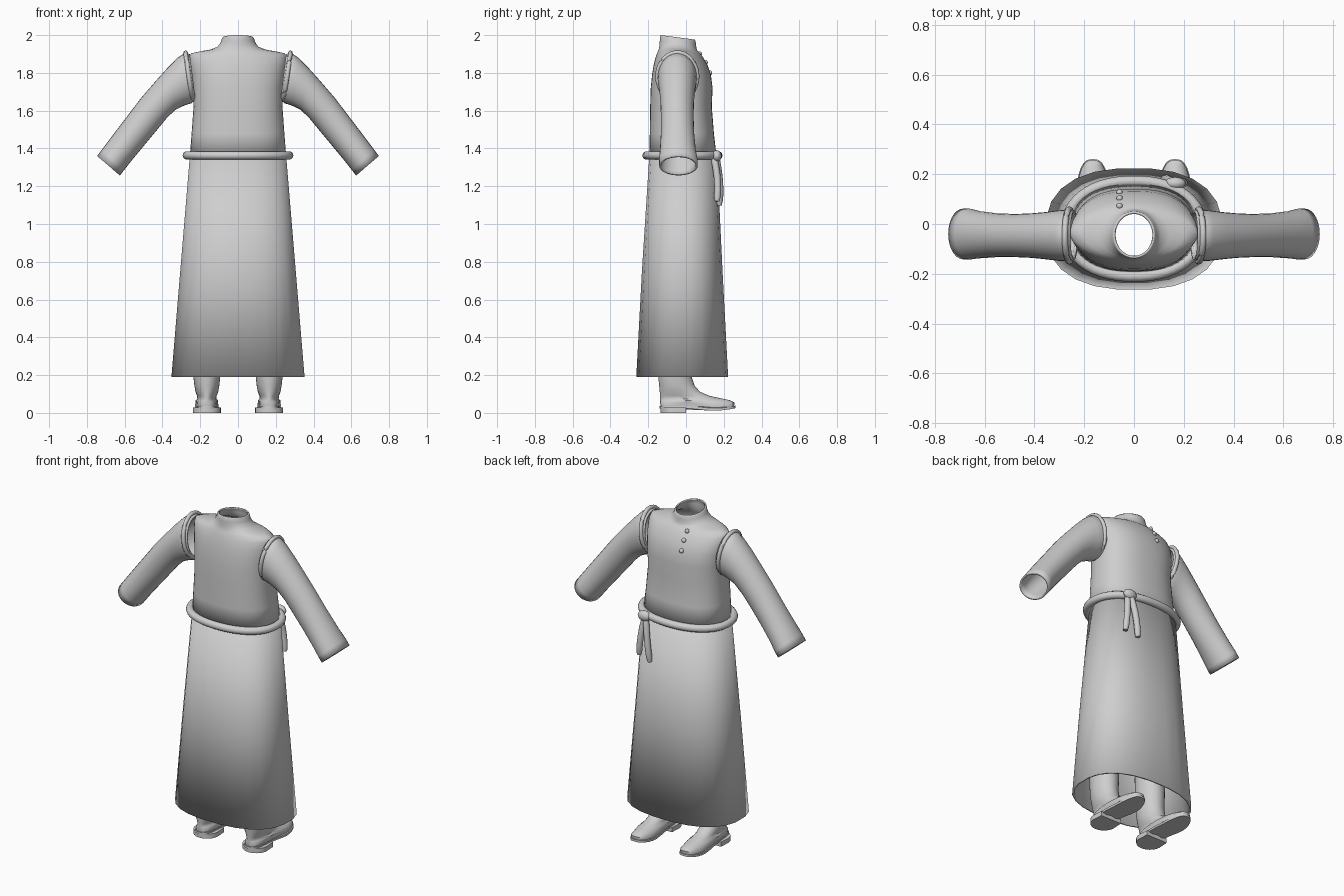
import bpy, bmesh, math
from mathutils import Vector
from mathutils.bvhtree import BVHTree

if "Cube" in bpy.data.objects:
    bpy.data.objects.remove(bpy.data.objects["Cube"])

grey = bpy.data.materials.new("plain_grey")
grey.diffuse_color = (0.62, 0.62, 0.62, 1)
grey.use_nodes = True
grey.node_tree.nodes["Principled BSDF"].inputs["Base Color"].default_value = grey.diffuse_color


def finish(name, bm, thickness=0, angle=40):
    """Turn a bmesh into a smooth shaded object, optionally as a thin shell."""
    bmesh.ops.recalc_face_normals(bm, faces=bm.faces)
    me = bpy.data.meshes.new(name)
    bm.to_mesh(me)
    bm.free()
    me.materials.append(grey)
    ob = bpy.data.objects.new(name, me)
    bpy.context.collection.objects.link(ob)
    bpy.ops.object.select_all(action='DESELECT')
    bpy.context.view_layer.objects.active = ob
    ob.select_set(True)
    bpy.ops.object.shade_smooth_by_angle(angle=math.radians(angle))
    if thickness:
        mod = ob.modifiers.new("shell", 'SOLIDIFY')
        mod.thickness, mod.offset = thickness, -1
    return ob


def loft(rings, caps=(False, False), closed=False):
    """Skin a list of equally long point loops."""
    bm = bmesh.new()
    vs = [[bm.verts.new(p) for p in r] for r in rings]
    n = len(vs[0])
    pairs = list(zip(vs, vs[1:])) + ([(vs[-1], vs[0])] if closed else [])
    for a, b in pairs:
        for j in range(n):
            k = (j + 1) % n
            bm.faces.new((a[j], a[k], b[k], b[j]))
    if caps[0]:
        bm.faces.new(vs[0][::-1])
    if caps[1]:
        bm.faces.new(vs[-1])
    return bm


def oval(cx, hw, y0, y1, z, n, e=2.0, tilt=0.0):
    """Horizontal superellipse loop; tilt lowers it toward +y."""
    pts = []
    for i in range(n):
        a = 2 * math.pi * (i + 0.5) / n
        c, s = math.cos(a), math.sin(a)
        x = math.copysign(abs(c) ** (2 / e), c) * hw
        dy = math.copysign(abs(s) ** (2 / e), s) * (y1 - y0) / 2
        pts.append(Vector((cx + x, (y0 + y1) / 2 + dy, z - tilt * dy)))
    return pts


def tube(path, r, n=10, closed=False):
    """Round cord along a list of points."""
    path = [Vector(p) for p in path]
    m, rings = len(path), []
    for i, p in enumerate(path):
        if closed:
            t = path[(i + 1) % m] - path[i - 1]
        else:
            t = path[min(i + 1, m - 1)] - path[max(i - 1, 0)]
        t.normalize()
        ref = Vector((0, 0, 1)) if abs(t.z) < 0.8 and closed else Vector((1, 0, 0))
        u = t.cross(ref).normalized()
        v = t.cross(u)
        rr = r * 0.75 if not closed and i in (0, m - 1) else r
        rings.append([p + rr * (math.cos(2 * math.pi * k / n) * u +
                                math.sin(2 * math.pi * k / n) * v) for k in range(n)])
    return loft(rings, (not closed, not closed), closed)


# flared skirt, open at the hem
finish("skirt", loft([oval(0, 0.355, -0.265, 0.225, 0.19, 24, 2.4),
                      oval(0, 0.308, -0.235, 0.195, 0.75, 24, 2.4),
                      oval(0, 0.256, -0.195, 0.165, 1.37, 24, 2.4)]), 0.012)

# torso: z, half width, back, front, squareness, tilt
torso_rows = [
    (1.35, 0.256, -0.195, 0.163, 2.4, 0), (1.48, 0.246, -0.192, 0.148, 2.4, 0),
    (1.62, 0.236, -0.190, 0.137, 2.4, 0), (1.72, 0.239, -0.187, 0.141, 2.4, 0),
    (1.79, 0.247, -0.180, 0.132, 2.3, 0), (1.84, 0.255, -0.172, 0.115, 2.1, 0),
    (1.88, 0.258, -0.162, 0.092, 1.9, 0), (1.903, 0.250, -0.154, 0.076, 1.7, 0),
    (1.914, 0.200, -0.148, 0.066, 1.8, 0.02), (1.923, 0.145, -0.144, 0.060, 1.9, 0.05),
    (1.938, 0.108, -0.141, 0.056, 2.0, 0.08), (1.960, 0.092, -0.139, 0.053, 2.0, 0.11),
    (1.982, 0.085, -0.138, 0.051, 2.0, 0.13), (1.988, 0.080, -0.134, 0.047, 2.0, 0.13)]
torso_bm = loft([oval(0, w, a, b, z, 48, e, t) for z, w, a, b, e, t in torso_rows])
surface = BVHTree.FromBMesh(torso_bm)
finish("torso", torso_bm, 0.008, 60)


def front_point(x, z, lift):
    """Point on the chest, raised along its normal."""
    hit, nor, _, _ = surface.ray_cast(Vector((x, 1, z)), Vector((0, -1, 0)))
    return hit + lift * (nor if nor.y > 0 else -nor)


# raised button flap
bm = bmesh.new()
rows = [[bm.verts.new(front_point(x, 1.69 + 0.235 * i / 14, l))
         for x, l in ((-0.078, -0.004), (-0.076, 0.007), (-0.058, 0.007), (-0.035, 0.001))]
        for i in range(15)]
for a, b in zip(rows, rows[1:]):
    for j in range(3):
        bm.faces.new((a[j], a[j + 1], b[j + 1], b[j]))
finish("button_flap", bm)

# buttons
for z in (1.80, 1.855, 1.90):
    bm = bmesh.new()
    bmesh.ops.create_uvsphere(bm, u_segments=12, v_segments=8, radius=0.013)
    bmesh.ops.translate(bm, verts=bm.verts, vec=front_point(-0.058, z, 0.010))
    finish("button", bm)

# sleeve stations: upper edge x z, lower edge x z, back y, front y
sleeve = [(0.255, 1.900, 0.225, 1.66, -0.145, 0.055), (0.285, 1.905, 0.245, 1.640, -0.150, 0.058),
          (0.320, 1.880, 0.285, 1.627, -0.148, 0.055), (0.375, 1.825, 0.330, 1.606, -0.142, 0.048),
          (0.440, 1.752, 0.378, 1.560, -0.136, 0.043), (0.515, 1.665, 0.435, 1.490, -0.133, 0.040),
          (0.600, 1.553, 0.500, 1.412, -0.133, 0.043), (0.680, 1.448, 0.568, 1.330, -0.138, 0.052),
          (0.720, 1.394, 0.603, 1.285, -0.143, 0.062), (0.746, 1.360, 0.625, 1.257, -0.142, 0.062)]


def section(row, s, n, grow=0.0):
    tx, tz, bx, bz, y0, y1 = row
    c = Vector(((tx + bx) / 2, (y0 + y1) / 2, (tz + bz) / 2))
    h = Vector((tx - bx, 0, tz - bz)) / 2
    h += h.normalized() * grow
    pts = []
    for k in range(n):
        a = 2 * math.pi * k / n
        p = c + h * math.cos(a) + Vector((0, (y1 - y0) / 2 + grow, 0)) * math.sin(a)
        pts.append(Vector((p.x * s, p.y, p.z)))
    return pts


def foot_outline(s, z_of, grow=0.0, y0=-0.135, y1=0.255, n=32):
    """Shoe sole outline: round heel, narrow waist, wide ball, round toe."""
    pts = []
    for k in range(n):
        a = 2 * math.pi * k / n
        t = (1 - math.cos(a)) / 2
        y = y0 - grow + (y1 - y0 + 2 * grow) * t
        w = 0.066 - 0.012 * math.sin(math.pi * min(t / 0.75, 1)) + grow
        x = math.copysign(abs(math.sin(a)) ** 0.7, math.sin(a)) * w
        pts.append(Vector((s * 0.165 + x, y, z_of(y))))
    return pts


def sole_z(y):
    """Sole height: level at the heel, low at the ball, lifted at the toe."""
    if y < 0:
        return 0.024
    if y < 0.15:
        return 0.024 - 0.012 * (1 - math.cos(math.pi * y / 0.15)) / 2
    return 0.012 + 0.013 * ((y - 0.15) / 0.11) ** 2


for s, side in ((-1, "left"), (1, "right")):
    finish(side + "_sleeve", loft([section(r, s, 28) for r in sleeve]), 0.010, 60)
    # padded seam around the armhole
    seam = (0.277, 1.903, 0.243, 1.660, -0.147, 0.055)
    finish(side + "_shoulder_seam", tube(section(seam, s, 40, 0.004), 0.012, 8, True), 0, 80)

    # boot upper: foot outline rising into the leg
    cx = s * 0.165
    rings = [foot_outline(s, lambda y: sole_z(y) + 0.012),
             foot_outline(s, lambda y: sole_z(y) + 0.030, 0.002)]
    for z, w, y0, y1 in ((0.066, 0.060, -0.138, 0.236), (0.074, 0.050, -0.138, 0.200),
                         (0.090, 0.052, -0.138, 0.125), (0.112, 0.060, -0.139, 0.074),
                         (0.145, 0.066, -0.142, 0.045), (0.190, 0.071, -0.147, 0.031),
                         (0.300, 0.076, -0.150, 0.030), (0.420, 0.078, -0.152, 0.030)):
        rings.append(foot_ring := [
            Vector((cx + w * math.sin(2 * math.pi * k / 32),
                    (y0 + y1) / 2 - (y1 - y0) / 2 * math.cos(2 * math.pi * k / 32), z))
            for k in range(32)])
    finish(side + "_boot", loft(rings, (True, True)), 0, 60)

    # sole plate and heel block
    finish(side + "_sole", loft([foot_outline(s, sole_z, 0.006),
                                 foot_outline(s, lambda y: sole_z(y) + 0.013, 0.006)],
                                (True, True)))
    heel = []
    for z in (0.0, 0.028):
        arc = [Vector((cx + 0.074 * math.cos(a), -0.065 + 0.070 * math.sin(a), z))
               for a in [math.pi + math.pi * i / 14 for i in range(15)]]
        heel.append(arc + [Vector((cx + 0.070, 0.0, z)), Vector((cx - 0.070, 0.0, z))])
    finish(side + "_heel", loft(heel, (True, True)))

# rope belt with knot and two hanging ends
belt = oval(0, 0.272, -0.210, 0.172, 1.363, 48, 2.2)
finish("belt", tube(belt, 0.022, 10, True), 0, 80)
bm = bmesh.new()
bmesh.ops.create_uvsphere(bm, u_segments=16, v_segments=10, radius=0.034)
bmesh.ops.scale(bm, verts=bm.verts, vec=(1.25, 0.75, 0.9))
bmesh.ops.translate(bm, verts=bm.verts, vec=(0.165, 0.163, 1.36))
finish("knot", bm)
for dx, low in ((-0.045, 1.10), (0.035, 1.12)):
    path = [(0.165 + dx * t ** 0.7, 0.158 + 0.022 * math.sin(2.2 * t) - 0.012 * max(0, dx) / 0.035,
             1.365 + (low - 1.365) * t) for t in [i / 9 for i in range(10)]]
    finish("belt_end", tube(path, 0.018), 0, 60)
